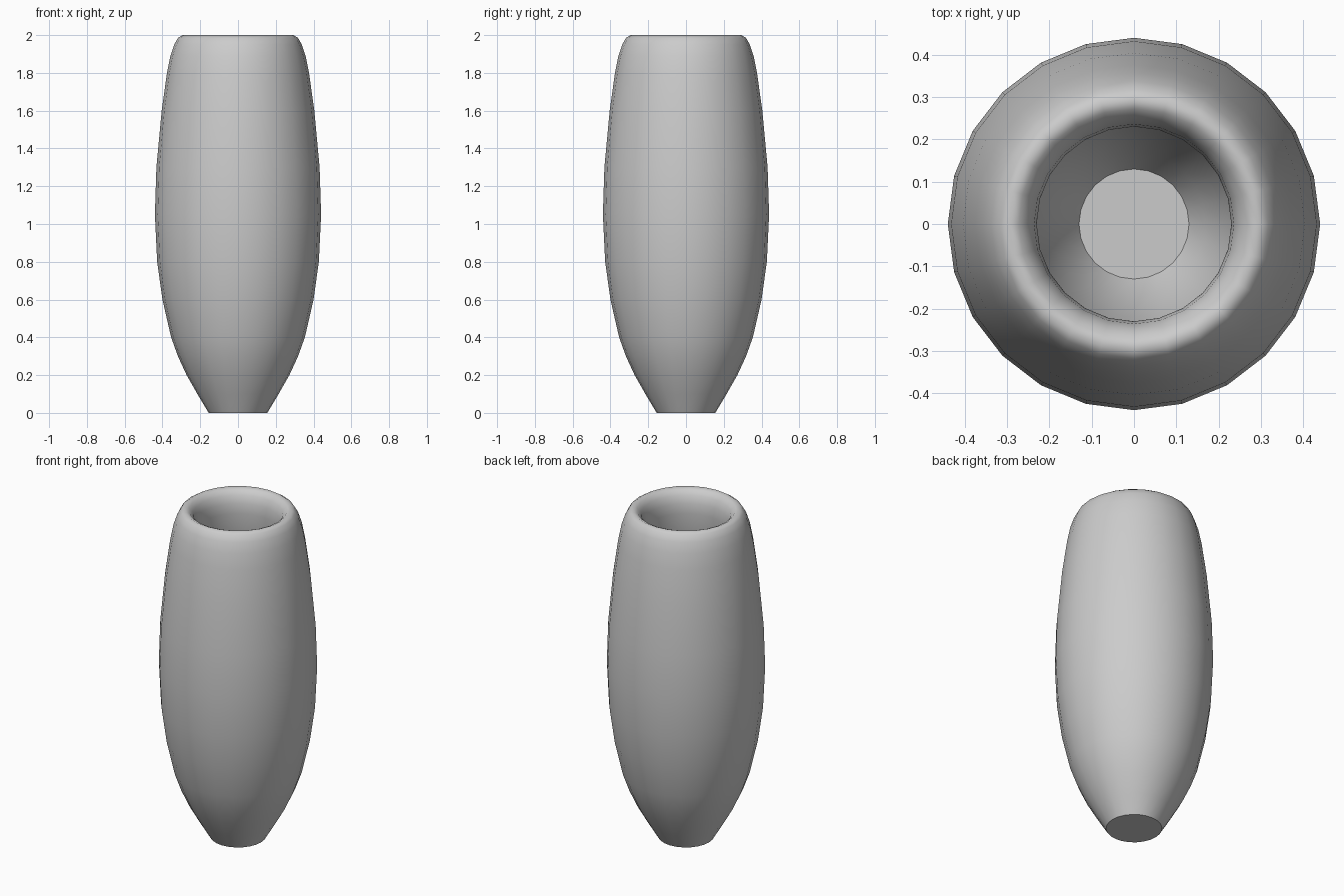
import bpy, bmesh, math

SIDES = 24
cube = bpy.data.objects.get("Cube")
if cube:
    bpy.data.objects.remove(cube, do_unlink=True)

# Plain grey clay
clay = bpy.data.materials.new("light_grey_clay")
clay.use_nodes = True
colour = (0.6, 0.6, 0.6, 1)
clay.diffuse_color = colour
clay.node_tree.nodes["Principled BSDF"].inputs["Base Color"].default_value = colour

# Radius and height: outer wall going up, rounded lip, inner wall going down
outer = [(.155, 0), (.215, .1), (.272, .2), (.318, .3), (.354, .4), (.40, .6),
         (.428, .8), (.44, 1.05), (.432, 1.3), (.404, 1.6), (.376, 1.8)]
lip = [(.358, 1.89), (.338, 1.95), (.318, 1.985), (.295, 2), (.272, 1.99),
       (.25, 1.965), (.236, 1.92), (.23, 1.86)]
inner = [(.245, 1.75), (.275, 1.55), (.30, 1.3), (.31, 1.05), (.298, .8),
         (.265, .55), (.22, .35), (.17, .2), (.13, .13)]


def ring(bm, r, z):
    steps = [2 * math.pi * i / SIDES for i in range(SIDES)]
    return [bm.verts.new((r * math.cos(a), r * math.sin(a), z)) for a in steps]


# Turn the profile into a closed vessel with a base and an inside floor
bm = bmesh.new()
rings = [ring(bm, r, z) for r, z in outer + lip + inner]
for low, high in zip(rings, rings[1:]):
    for i in range(SIDES):
        j = (i + 1) % SIDES
        bm.faces.new((low[i], low[j], high[j], high[i]))
base = bm.faces.new(rings[0][::-1])
floor = bm.faces.new(rings[-1])
for face in bm.faces:
    face.smooth = True
for cap in (base, floor):
    cap.smooth = False
    for edge in cap.edges:
        edge.smooth = False

mesh = bpy.data.meshes.new("vase")
bm.to_mesh(mesh)
bm.free()
mesh.materials.append(clay)
vase = bpy.data.objects.new("vase", mesh)
bpy.context.collection.objects.link(vase)
